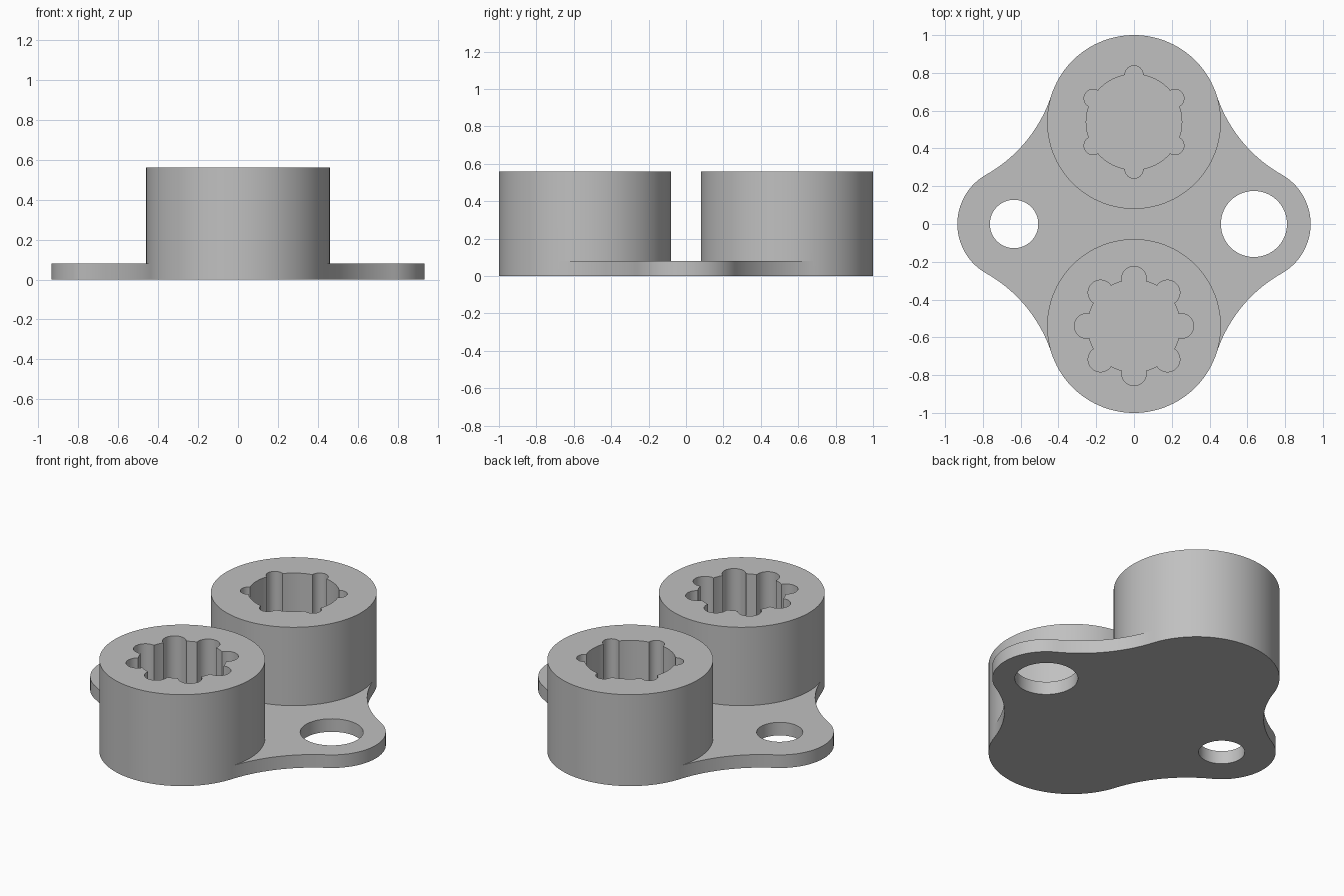
import bpy, bmesh, math
from math import cos, sin, acos, atan2, pi, radians
from mathutils import Vector
from mathutils.geometry import intersect_sphere_sphere_2d

cube = bpy.data.objects.get("Cube")
if cube:
    bpy.data.objects.remove(cube, do_unlink=True)

BASE_H, TOP = 0.08, 0.56
TOWER, TOWER_R = Vector((0, 0.54)), 0.46
EAR, EAR_R = Vector((0.635, 0)), 0.30
FILLET_R = 0.75


def arc(c, r, a0, a1, n):
    return [Vector((c[0] + r * cos(a0 + (a1 - a0) * i / n),
                    c[1] + r * sin(a0 + (a1 - a0) * i / n))) for i in range(n + 1)]


def angle(v):
    return atan2(v.y, v.x)


def mirror(pts, sx, sy):
    return [Vector((p.x * sx, p.y * sy)) for p in pts]


def four_way(quarter):
    """Close a quarter outline, running from +x to +y, by mirroring twice."""
    half = quarter + mirror(quarter, -1, 1)[::-1][1:]
    return half + mirror(half, 1, -1)[::-1][1:-1]


def socket(c, r, lobes, lobe_r, start):
    """Round pocket outline with scalloped lobes centred on radius 0.25."""
    d, step, pts = 0.25, 2 * pi / lobes, []
    b = acos((r * r + d * d - lobe_r ** 2) / (2 * r * d))
    f = atan2(r * sin(b), r * cos(b) - d)
    for k in range(lobes):
        t = start + k * step
        centre = c + d * Vector((cos(t), sin(t)))
        pts += arc(centre, lobe_r, t - f, t + f, 16)
        pts += arc(c, r, t + b, t + step - b, 10)[1:-1]
    return pts


bm = bmesh.new()


def ring(pts, z):
    vs = [bm.verts.new((p.x, p.y, z)) for p in pts]
    return [bm.edges.new((vs[i - 1], vs[i])) for i in range(len(vs))]


def cap(loops, z):
    edges = [e for pts in loops for e in ring(pts, z)]
    bmesh.ops.triangle_fill(bm, edges=edges, use_beauty=True, normal=(0, 0, 1))


def wall(pts, z0, z1):
    low = [bm.verts.new((p.x, p.y, z0)) for p in pts]
    high = [bm.verts.new((p.x, p.y, z1)) for p in pts]
    for i in range(len(pts)):
        bm.faces.new((low[i - 1], low[i], high[i], high[i - 1]))


# Plate outline: ear, concave fillet, then the tower's outer or inner arc
hits = intersect_sphere_sphere_2d(TOWER, TOWER_R + FILLET_R, EAR, EAR_R + FILLET_R)
fc = max((Vector(h) for h in hits), key=lambda p: p.x + p.y)
ear_a, tower_a = angle(fc - EAR), angle(fc - TOWER)
side = arc(EAR, EAR_R, 0, ear_a, 20)
side += arc(fc, FILLET_R, angle(EAR - fc) + 2 * pi, angle(TOWER - fc) + 2 * pi, 24)[1:]
outer = arc(TOWER, TOWER_R, tower_a, pi / 2, 24)
inner = arc(TOWER, TOWER_R, tower_a, -pi / 2, 36)
rim = four_way(side + outer[1:])
web = four_way(side + inner[1:])
right = inner[::-1] + outer[1:]
tower = right + mirror(right, -1, 1)[::-1][1:-1]

# Base plate with a large hole and a small hole
holes = [arc(EAR, 0.175, 0, 2 * pi, 64)[:-1], arc(-EAR, 0.128, 0, 2 * pi, 64)[:-1]]
cap([rim] + holes, 0)
cap([web] + holes, BASE_H)
for loop in [rim] + holes:
    wall(loop, 0, BASE_H)

# Towers with blind lobed sockets: six lobes behind, eight in front
for sy, r, lobes, lobe_r, start in ((1, 0.253, 6, 0.048, pi / 2),
                                    (-1, 0.245, 8, 0.066, 0)):
    body = mirror(tower, 1, sy)
    pocket = socket(TOWER * sy, r, lobes, lobe_r, start)
    wall(body, BASE_H, TOP)
    wall(pocket, BASE_H, TOP)
    cap([body, pocket], TOP)
    cap([pocket], BASE_H)

# Weld everything into one solid
bmesh.ops.remove_doubles(bm, verts=bm.verts[:], dist=0.0002)
bmesh.ops.recalc_face_normals(bm, faces=bm.faces[:])
mesh = bpy.data.meshes.new("twin_socket_plate")
bm.to_mesh(mesh)
bm.free()
plate = bpy.data.objects.new("twin_socket_plate", mesh)
bpy.context.collection.objects.link(plate)

mat = bpy.data.materials.new("mid_grey")
mat.use_nodes = True
grey = (0.53, 0.53, 0.53, 1)
mat.diffuse_color = grey
mat.node_tree.nodes["Principled BSDF"].inputs["Base Color"].default_value = grey
mesh.materials.append(mat)

bpy.ops.object.select_all(action='DESELECT')
plate.select_set(True)
bpy.context.view_layer.objects.active = plate
bpy.ops.object.shade_smooth_by_angle(angle=radians(30))
